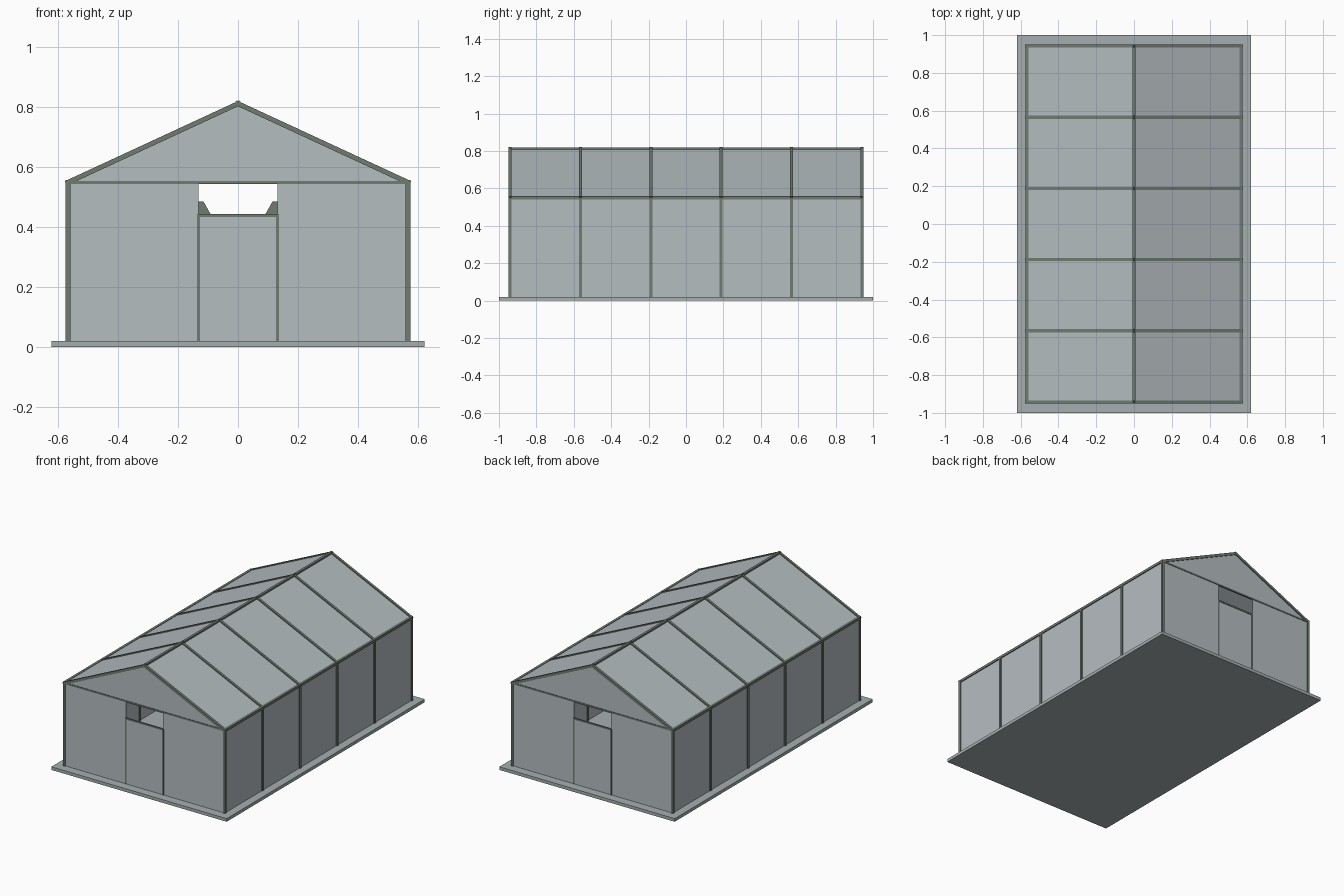
import bpy
from mathutils import Vector

if "Cube" in bpy.data.objects:
    bpy.data.objects.remove(bpy.data.objects["Cube"])


def material(name, rgb):
    m = bpy.data.materials.new(name)
    m.diffuse_color = (*rgb, 1)
    m.use_nodes = True
    m.node_tree.nodes["Principled BSDF"].inputs["Base Color"].default_value = m.diffuse_color
    return m


PANEL = material("pale grey panel", (0.46, 0.51, 0.53))
SLAB = material("grey slab", (0.38, 0.43, 0.44))
FRAME = material("green grey frame", (0.16, 0.20, 0.165))

X, Y = 0.566, 0.942                    # wall planes
BASE, EAVE, RIDGE = 0.02, 0.548, 0.81  # heights
DOOR_X, DOOR_TOP = 0.132, 0.437
BAR = 0.016
T = 0.004                              # panel thickness


def mesh(name, verts, faces, mat):
    me = bpy.data.meshes.new(name)
    me.from_pydata([tuple(v) for v in verts], [], faces)
    me.materials.append(mat)
    ob = bpy.data.objects.new(name, me)
    bpy.context.collection.objects.link(ob)
    return ob


def prism(name, outline, offset, mat):
    """Extrude a planar outline evenly to both sides along offset."""
    pts = [Vector(p) for p in outline]
    off = Vector(offset) / 2
    # order the outline so that normals point outward
    normal = sum((pts[i].cross(pts[(i + 1) % len(pts)]) for i in range(len(pts))), Vector())
    if normal.dot(off) < 0:
        pts.reverse()
    n = len(pts)
    verts = [p - off for p in pts] + [p + off for p in pts]
    faces = [tuple(reversed(range(n))), tuple(range(n, 2 * n))]
    faces += [(i, (i + 1) % n, n + (i + 1) % n, n + i) for i in range(n)]
    return mesh(name, verts, faces, mat)


def bar(name, a, b, w=BAR):
    """Square bar between two points, extended by half its width at each end."""
    a, b = Vector(a), Vector(b)
    d = (b - a).normalized()
    side = Vector((0, 1, 0)) if abs(d.y) < 0.9 else Vector((1, 0, 0))
    up = d.cross(side).normalized() * w / 2
    s = side * w / 2
    a, b = a - d * w / 2, b + d * w / 2
    return prism(name, [a + up, a - up, b - up, b + up], s * 2, FRAME)


# ground slab
prism("floor_slab", [(-.62, -1, BASE / 2), (.62, -1, BASE / 2), (.62, 1, BASE / 2), (-.62, 1, BASE / 2)],
      (0, 0, BASE), SLAB)

# side walls and roof slopes
for s, tag in ((-1, "left"), (1, "right")):
    prism(f"{tag}_wall", [(s * X, -Y, BASE), (s * X, Y, BASE), (s * X, Y, EAVE), (s * X, -Y, EAVE)],
          (T, 0, 0), PANEL)
    prism(f"{tag}_roof", [(s * X, -Y, EAVE), (s * X, Y, EAVE), (0, Y, RIDGE), (0, -Y, RIDGE)],
          (0, 0, T), PANEL)
    bar(f"{tag}_eave_bar", (s * X, -Y, EAVE), (s * X, Y, EAVE))

    # posts and rafters at the six bay lines
    for i in range(6):
        y = -Y + i * 2 * Y / 5
        bar(f"{tag}_post", (s * X, y, BASE + BAR / 2), (s * X, y, EAVE))
        bar(f"{tag}_rafter", (s * X, y, EAVE), (0, y, RIDGE))

bar("ridge_bar", (0, -Y, RIDGE), (0, Y, RIDGE))

# both end walls: gable, wall panels, door with an open gap above it
for e, tag in ((-1, "front"), (1, "back")):
    y = e * Y
    prism(f"{tag}_gable", [(-X, y, EAVE), (X, y, EAVE), (0, y, RIDGE)], (0, T, 0), PANEL)
    bar(f"{tag}_tie_bar", (-X, y, EAVE), (X, y, EAVE), 0.01)
    for s in (-1, 1):
        prism(f"{tag}_end_panel", [(s * X, y, BASE), (s * DOOR_X, y, BASE), (s * DOOR_X, y, EAVE), (s * X, y, EAVE)],
              (0, T, 0), PANEL)
        bar(f"{tag}_door_jamb", (s * DOOR_X, y, BASE + .005), (s * DOOR_X, y, DOOR_TOP), 0.01)
    prism(f"{tag}_door", [(-DOOR_X, y, BASE), (DOOR_X, y, BASE), (DOOR_X, y, DOOR_TOP), (-DOOR_X, y, DOOR_TOP)],
          (0, T, 0), PANEL)
    bar(f"{tag}_door_top", (-DOOR_X, y, DOOR_TOP), (DOOR_X, y, DOOR_TOP), 0.01)

# chamfered stands inside, on either side of the middle aisle
for s in (-1, 1):
    prism("inner_stand", [(s * .24, 0, BASE), (s * .09, 0, BASE), (s * .09, 0, .44),
                          (s * .115, 0, .485), (s * .24, 0, .485)], (0, .08, 0), FRAME)
